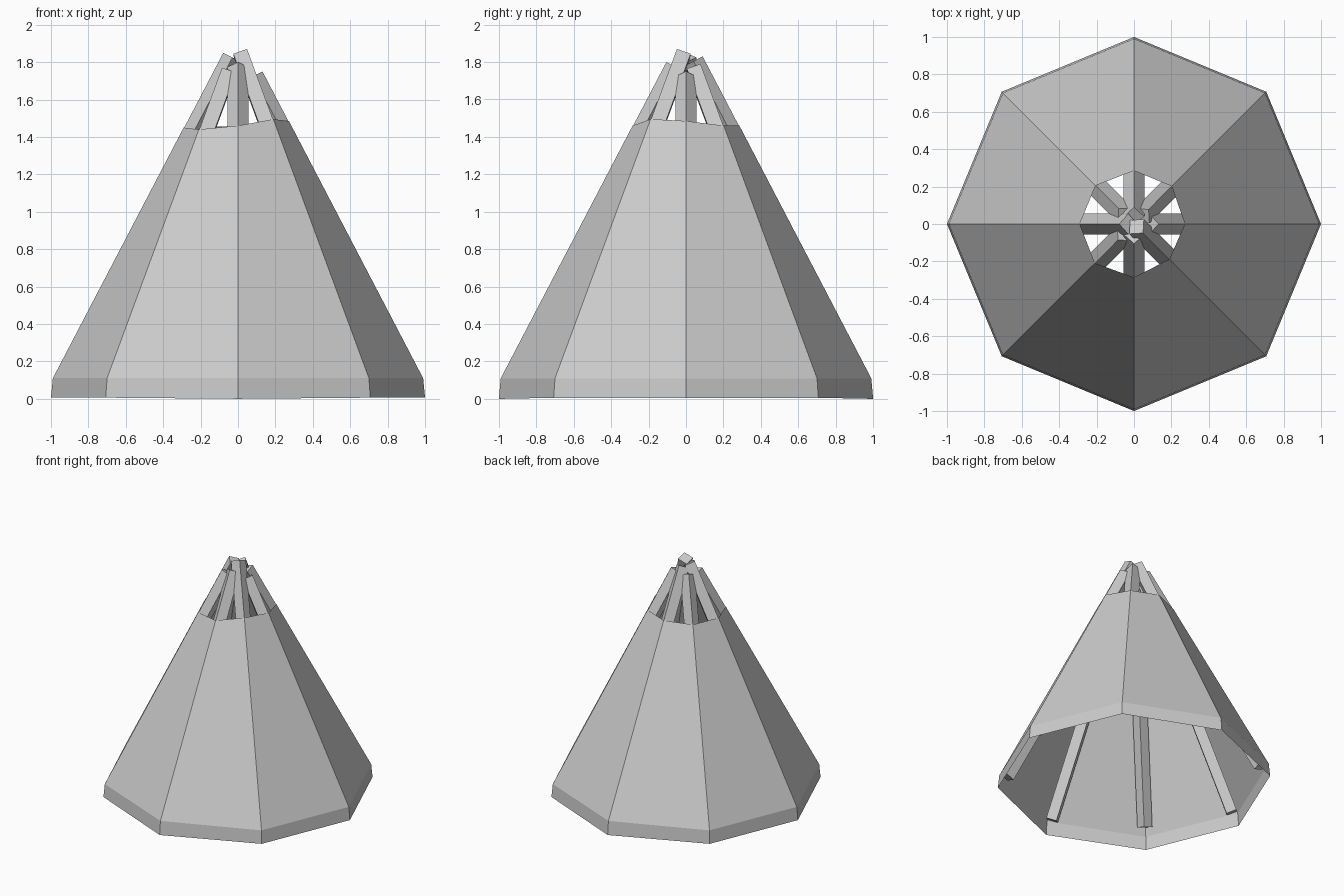
import bpy, bmesh
from math import cos, sin, pi
from mathutils import Vector

if "Cube" in bpy.data.objects:
    bpy.data.objects.remove(bpy.data.objects["Cube"])

SIDES = 8
SLOPE = 0.522                      # radius lost per unit of height
# per corner, counter-clockwise from +x
CUT_Z = [1.485, 1.46, 1.46, 1.45, 1.45, 1.44, 1.46, 1.495]   # smoke-hole edge height
TIP_Z = [1.75, 1.79, 1.83, 1.78, 1.85, 1.77, 1.80, 1.87]     # highest point of each pole
FOOT_Z = [0.12, 0.12, 0.12, 0.12, 0.12, 0.17, 0.12, 0.12]    # outer edge at pole foot


def on_cone(i, z, inset=0.0):
    a = 2 * pi * i / SIDES
    r = 0.99 - (z - 0.11) * SLOPE - inset
    return Vector((r * cos(a), r * sin(a), z))


def make_object(name, bm):
    bmesh.ops.recalc_face_normals(bm, faces=bm.faces)
    mesh = bpy.data.meshes.new(name)
    bm.to_mesh(mesh)
    bm.free()
    obj = bpy.data.objects.new(name, mesh)
    bpy.context.collection.objects.link(obj)
    return obj


# Cloth cover: near-vertical hem, sloping wall, open top and bottom
bm = bmesh.new()
hem = [bm.verts.new((cos(2 * pi * i / SIDES), sin(2 * pi * i / SIDES),
                     0.0 if i % 4 == 2 else 0.006)) for i in range(SIDES)]
fold = [bm.verts.new(on_cone(i, 0.11)) for i in range(SIDES)]
hole = [bm.verts.new(on_cone(i, CUT_Z[i])) for i in range(SIDES)]
for low, high in ((hem, fold), (fold, hole)):
    for i in range(SIDES):
        j = (i + 1) % SIDES
        bm.faces.new((low[i], low[j], high[j], high[i]))
make_object("tent_cover", bm)


# Square poles set edge-outwards in each corner of the cover
def pole(i, half=0.055):
    a = 2 * pi * i / SIDES
    foot, tip = on_cone(i, FOOT_Z[i], 0.003), on_cone(i, TIP_Z[i], 0.003)
    axis = (tip - foot).normalized()
    side = Vector((-sin(a), cos(a), 0))
    inward = axis.cross(side)
    if inward.z > 0:
        inward = -inward
    bm = bmesh.new()
    rings = []
    for end in (foot, tip):
        c = end + inward * half
        rings.append([bm.verts.new(c + d * half)
                      for d in (-inward, side, inward, -side)])
    for k in range(4):
        n = (k + 1) % 4
        bm.faces.new((rings[0][k], rings[0][n], rings[1][n], rings[1][k]))
    for ring in rings:
        bm.faces.new(ring)
    make_object(f"tent_pole_{i + 1}", bm)


for i in range(SIDES):
    pole(i)
